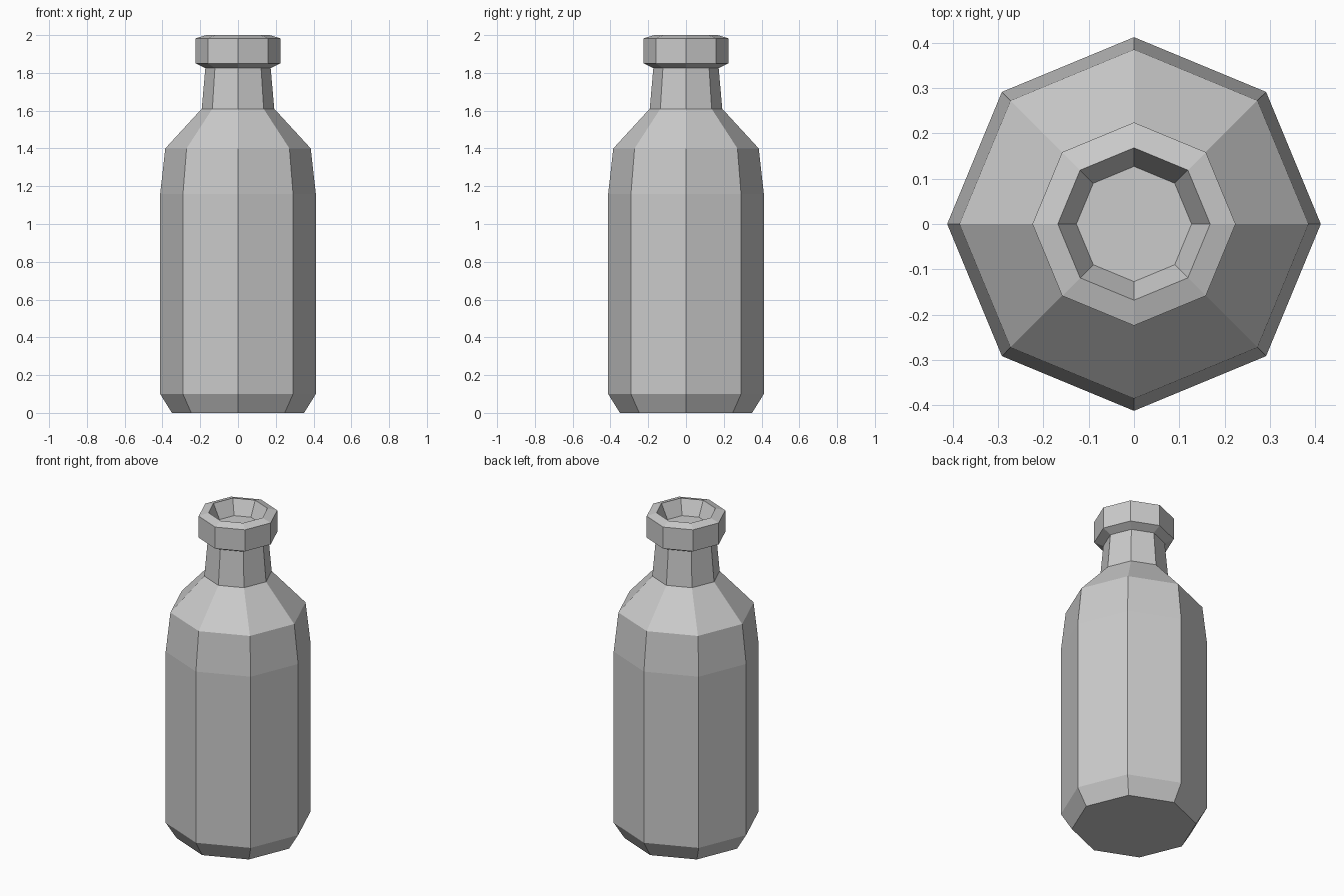
import bpy
import bmesh
from math import cos, sin, tau

SIDES = 8

cube = bpy.data.objects.get("Cube")
if cube:
    bpy.data.objects.remove(cube, do_unlink=True)

# Plain grey material
grey = bpy.data.materials.new("light_grey")
grey.use_nodes = True
colour = (0.6, 0.6, 0.6, 1)
grey.diffuse_color = colour
bsdf = next(n for n in grey.node_tree.nodes if n.type == 'BSDF_PRINCIPLED')
bsdf.inputs["Base Color"].default_value = colour

# Outline from the base up, over the lip and down into the mouth: radius, height
outline = [
    (0.35, 0), (0.412, 0.1),             # bevelled base
    (0.412, 1.16), (0.385, 1.4),         # body
    (0.192, 1.61), (0.173, 1.825),       # shoulder and neck
    (0.224, 1.85), (0.224, 1.983),       # lip
    (0.168, 2.0), (0.127, 1.91),         # rim and mouth recess
]


def lathe(name, profile):
    """Turn a profile into a closed faceted solid."""
    bm = bmesh.new()
    rings = [[bm.verts.new((r * cos(tau * i / SIDES), r * sin(tau * i / SIDES), z))
              for i in range(SIDES)] for r, z in profile]
    for low, high in zip(rings, rings[1:]):
        for i in range(SIDES):
            j = (i + 1) % SIDES
            bm.faces.new((low[i], low[j], high[j], high[i]))
    bm.faces.new(reversed(rings[0]))     # underside
    bm.faces.new(rings[-1])              # floor of the mouth
    mesh = bpy.data.meshes.new(name)
    bm.to_mesh(mesh)
    bm.free()
    mesh.materials.append(grey)
    obj = bpy.data.objects.new(name, mesh)
    bpy.context.collection.objects.link(obj)
    return obj


lathe("bottle", outline)
